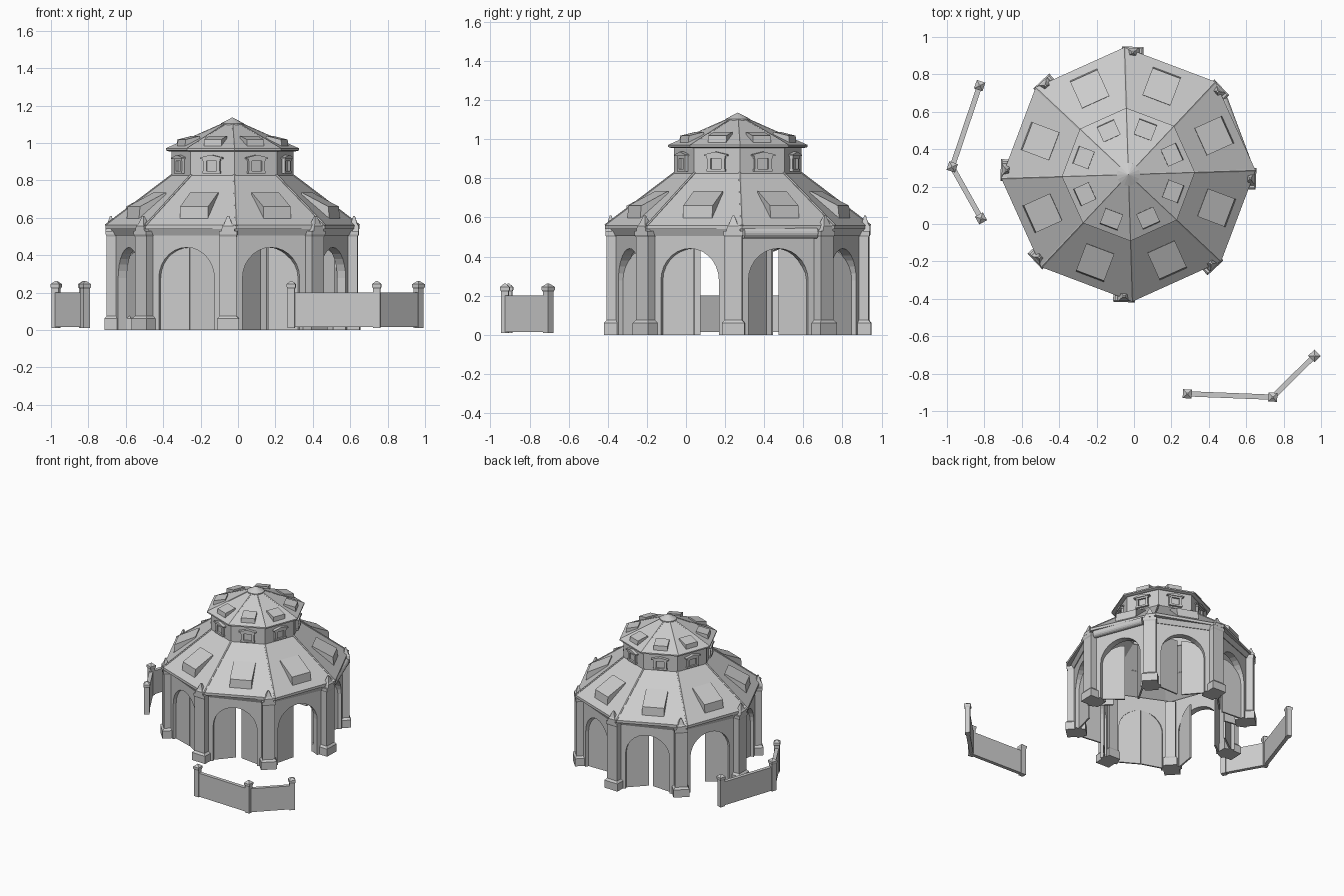
import bpy, bmesh, math
from mathutils import Matrix, Vector

if "Cube" in bpy.data.objects:
    bpy.data.objects.remove(bpy.data.objects["Cube"])

CENTRE = Matrix.Translation((-0.03, 0.265, 0))
WALL_ROT, ROOF_ROT = -2.0, 1.8


def radial(deg):
    """Frame at the building centre: local x points outward, local y along the wall."""
    return CENTRE @ Matrix.Rotation(math.radians(deg), 4, 'Z')


def mesh(name, verts, faces, m=Matrix()):
    bm = bmesh.new()
    vs = [bm.verts.new(m @ Vector(v)) for v in verts]
    for f in faces:
        bm.faces.new([vs[i] for i in f])
    bmesh.ops.recalc_face_normals(bm, faces=bm.faces)
    me = bpy.data.meshes.new(name)
    bm.to_mesh(me)
    bm.free()
    ob = bpy.data.objects.new(name, me)
    bpy.context.collection.objects.link(ob)
    return ob


def prism(name, pts, a, b, m, axis='x'):
    """Extrude a 2D outline along x (outline in y,z) or along y (outline in x,z)."""
    n = len(pts)
    verts = [((d, p, q) if axis == 'x' else (p, d, q)) for d in (a, b) for p, q in pts]
    faces = [range(n), range(n, 2 * n)]
    faces += [(i, (i + 1) % n, n + (i + 1) % n, n + i) for i in range(n)]
    return mesh(name, verts, faces, m)


def stack(name, rings, m):
    """Rectangular sections (half x, half y, z) joined upward."""
    verts = [(sx * hx, sy * hy, z) for hx, hy, z in rings
             for sx, sy in ((-1, -1), (1, -1), (1, 1), (-1, 1))]
    faces = [(0, 1, 2, 3), tuple(len(verts) - 4 + i for i in range(4))]
    for k in range(len(rings) - 1):
        faces += [(4*k + i, 4*k + (i+1) % 4, 4*k + 4 + (i+1) % 4, 4*k + 4 + i) for i in range(4)]
    return mesh(name, verts, faces, m)


def lathe(name, prof, rot, n=8):
    """Closed profile of (radius, z) turned into an n-sided ring."""
    k = len(prof)
    verts = [(r * math.cos(2 * math.pi * i / n), r * math.sin(2 * math.pi * i / n), z)
             for i in range(n) for r, z in prof]
    faces = [(i*k + j, ((i+1) % n)*k + j, ((i+1) % n)*k + (j+1) % k, i*k + (j+1) % k)
             for i in range(n) for j in range(k)]
    return mesh(name, verts, faces, radial(rot))


def rod(name, p, q, r, m, n=6):
    p, q = m @ Vector(p), m @ Vector(q)
    t = Matrix.Translation((p + q) / 2) @ (q - p).to_track_quat('Z', 'Y').to_matrix().to_4x4()
    bm = bmesh.new()
    bmesh.ops.create_cone(bm, cap_ends=True, segments=n, radius1=r, radius2=r,
                          depth=(q - p).length, matrix=t)
    me = bpy.data.meshes.new(name)
    bm.to_mesh(me)
    bm.free()
    ob = bpy.data.objects.new(name, me)
    bpy.context.collection.objects.link(ob)
    return ob


# Arched walls, doors and corner pillars
W, SPRING, HALF, FACE = 0.163, 0.278, 0.245, 0.591
arch = [(-W * math.cos(math.pi * i / 14), SPRING + W * math.sin(math.pi * i / 14))
        for i in range(15)]
wall = [(-HALF, 0), (-W, 0)] + arch + [(W, 0), (HALF, 0), (HALF, 0.55), (-HALF, 0.55)]
half_leaf = [(0, 0)] + [(y + W, z) for y, z in arch[:8]] + [(W, 0)]
# Opening angles of the clockwise and anticlockwise leaf per bay
DOORS = [(30, 50), (25, 25), (25, 25), (105, 30), (105, 30), (6, 6), (28, 28), (10, 110)]
for k in range(8):
    m = radial(WALL_ROT + 22.5 + 45 * k)
    prism("arched_wall", wall, FACE - 0.05, FACE, m)
    for side, ang in zip((-1, 1), DOORS[k]):
        hinge = (m @ Matrix.Translation((FACE - 0.025, side * W, 0))
                 @ Matrix.Rotation(math.radians(-side * ang), 4, 'Z'))
        prism("door_leaf", [(-side * y, z) for y, z in half_leaf], -0.012, 0, hinge)
    p = radial(WALL_ROT + 45 * k) @ Matrix.Translation((0.633, 0, 0))
    stack("corner_pillar", [(0.05, 0.058, 0), (0.05, 0.058, 0.06), (0.038, 0.045, 0.075),
                            (0.038, 0.045, 0.5), (0.043, 0.049, 0.51), (0.043, 0.049, 0.53)], p)
    stack("pillar_finial", [(0.026, 0.036, 0.53), (0.026, 0.03, 0.555), (0.018, 0.022, 0.565),
                            (0.004, 0.005, 0.61)], p @ Matrix.Translation((0.018, 0, 0)))
    # Matching pilaster on the inside of the corner
    p = radial(WALL_ROT + 45 * k) @ Matrix.Translation((0.572, 0, 0))
    stack("inner_pilaster", [(0.033, 0.05, 0), (0.033, 0.05, 0.06), (0.024, 0.038, 0.075),
                             (0.024, 0.038, 0.53)], p)
lathe("wall_cornice", [(0.6, 0.505), (0.645, 0.505), (0.665, 0.545), (0.6, 0.55)], WALL_ROT)
rod("rolled_awning", (0.612, -0.2, 0.52), (0.612, 0.2, 0.52), 0.028,
    radial(WALL_ROT + 22.5), 16)

# Lower roof, drum, upper roof and cap
lathe("lower_roof", [(0.6, 0.54), (0.68, 0.54), (0.68, 0.56), (0.315, 0.835), (0.3, 0.82),
                     (0.62, 0.555)], ROOF_ROT)
lathe("drum_wall", [(0.295, 0.82), (0.327, 0.81), (0.327, 0.96), (0.295, 0.96)], ROOF_ROT)
lathe("upper_roof", [(0.001, 0.955), (0.34, 0.955), (0.356, 0.96), (0.356, 0.97),
                     (0.001, 1.125)], ROOF_ROT)
lathe("roof_cap", [(0.001, 1.09), (0.062, 1.095), (0.062, 1.104), (0.001, 1.136)], ROOF_ROT, 16)

lower_dormer = [(0.585, 0.585), (0.578, 0.66), (0.425, 0.736), (0.42, 0.69)]
upper_dormer = [(0.302, 0.97), (0.297, 1.018), (0.212, 1.038), (0.21, 1.0)]
for k in range(8):
    # Hip rolls along the roof edges
    h = radial(ROOF_ROT + 45 * k)
    rod("lower_hip", (0.678, 0, 0.557), (0.32, 0, 0.828), 0.008, h)
    rod("upper_hip", (0.354, 0, 0.967), (0.04, 0, 1.106), 0.005, h)
    # Roof dormers
    m = radial(ROOF_ROT + 22.5 + 45 * k)
    prism("lower_dormer", lower_dormer, -0.08, 0.08, m, 'y')
    prism("upper_dormer", upper_dormer, -0.05, 0.05, m, 'y')
    # Drum windows with frame, sill and pediment
    for y in (-0.038, 0.038):
        prism("window_jamb", [(y - 0.009, 0.842), (y + 0.009, 0.842), (y + 0.009, 0.915),
                              (y - 0.009, 0.915)], 0.295, 0.318, m)
    for z in (0.836, 0.902):
        prism("window_rail", [(-0.05, z), (0.05, z), (0.05, z + 0.013), (-0.05, z + 0.013)],
              0.295, 0.32, m)
    prism("window_pane", [(-0.03, 0.845), (0.03, 0.845), (0.03, 0.905), (-0.03, 0.905)],
          0.29, 0.306, m)
    prism("window_pediment", [(-0.063, 0.915), (0.063, 0.915), (0.063, 0.922), (0, 0.936),
                              (-0.063, 0.922)], 0.295, 0.326, m)

# Two freestanding fences
FENCES = [[(-0.825, 0.74), (-0.972, 0.305), (-0.818, 0.03)],
          [(0.285, -0.908), (0.742, -0.926), (0.965, -0.705)]]
for pts in FENCES:
    for i, (x, y) in enumerate(pts):
        a, b = pts[max(i - 1, 0)], pts[max(i, 1)]
        m = (Matrix.Translation((x, y, 0))
             @ Matrix.Rotation(math.atan2(b[1] - a[1], b[0] - a[0]), 4, 'Z'))
        stack("fence_post", [(0.019, 0.019, 0.01), (0.019, 0.019, 0.22), (0.024, 0.024, 0.23),
                             (0.024, 0.024, 0.245), (0.004, 0.004, 0.262)], m)
    for (x0, y0), (x1, y1) in zip(pts, pts[1:]):
        m = (Matrix.Translation((x0, y0, 0))
             @ Matrix.Rotation(math.atan2(y1 - y0, x1 - x0), 4, 'Z'))
        prism("fence_panel", [(-0.014, 0.015), (0.014, 0.015), (0.014, 0.2), (-0.014, 0.2)],
              0, math.hypot(x1 - x0, y1 - y0), m)
